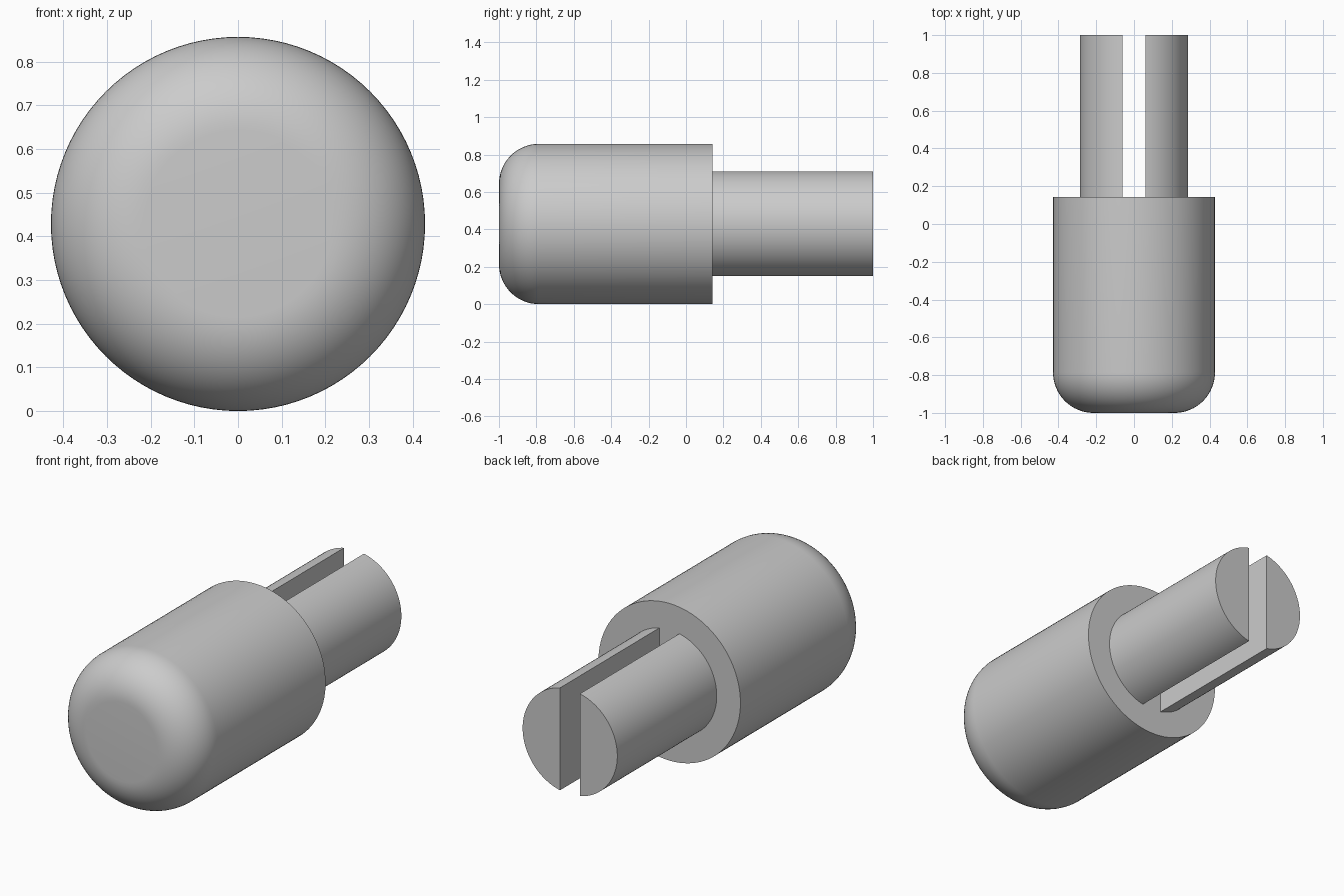
import bpy, bmesh
from math import sin, cos, pi, asin, radians
from mathutils import Matrix, Vector

cube = bpy.data.objects.get("Cube")
if cube:
    bpy.data.objects.remove(cube, do_unlink=True)

R, FILLET = 0.4286, 0.2143      # body radius, nose rounding
PIN_R, SLOT = 0.2857, 0.06      # pin radius, half slot width
FRONT, SHOULDER, BACK = -1.0, 0.143, 1.0

grey = bpy.data.materials.new("light_grey")
grey.use_nodes = True
color = (0.6, 0.6, 0.6, 1)
grey.diffuse_color = color
grey.node_tree.nodes["Principled BSDF"].inputs["Base Color"].default_value = color


def finish(bm, name):
    bmesh.ops.recalc_face_normals(bm, faces=bm.faces)
    mesh = bpy.data.meshes.new(name)
    bm.to_mesh(mesh)
    bm.free()
    mesh.materials.append(grey)
    obj = bpy.data.objects.new(name, mesh)
    bpy.context.collection.objects.link(obj)
    bpy.ops.object.select_all(action='DESELECT')
    obj.select_set(True)
    bpy.context.view_layer.objects.active = obj
    bpy.ops.object.shade_smooth_by_angle(angle=radians(30))


# Body: profile with a rounded nose, spun about the long axis
profile = [(0, FRONT)]
for i in range(17):
    a = i / 16 * pi / 2
    profile.append((R - FILLET + FILLET * sin(a), FRONT + FILLET - FILLET * cos(a)))
profile += [(R, SHOULDER), (0, SHOULDER)]
bm = bmesh.new()
verts = [bm.verts.new((r, y, R)) for r, y in profile]
edges = [bm.edges.new(pair) for pair in zip(verts, verts[1:])]
bmesh.ops.spin(bm, geom=verts + edges, cent=(0, 0, R), axis=(0, 1, 0),
               angle=2 * pi, steps=96, use_duplicate=False)
bmesh.ops.remove_doubles(bm, verts=bm.verts, dist=0.0001)
finish(bm, "body")

# Split pin: two prongs, each a circle segment extruded backwards
limit = pi / 2 - asin(SLOT / PIN_R)
for side, name in ((1, "left_prong"), (-1, "right_prong")):
    bm = bmesh.new()
    arc = [limit * (i / 24 - 1) for i in range(49)]
    face = bm.faces.new([bm.verts.new((side * PIN_R * cos(a), SHOULDER, R + PIN_R * sin(a)))
                         for a in arc])
    grown = bmesh.ops.extrude_face_region(bm, geom=[face], use_keep_orig=True)
    moved = [v for v in grown["geom"] if isinstance(v, bmesh.types.BMVert)]
    bmesh.ops.translate(bm, verts=moved, vec=(0, BACK - SHOULDER, 0))
    finish(bm, name)
